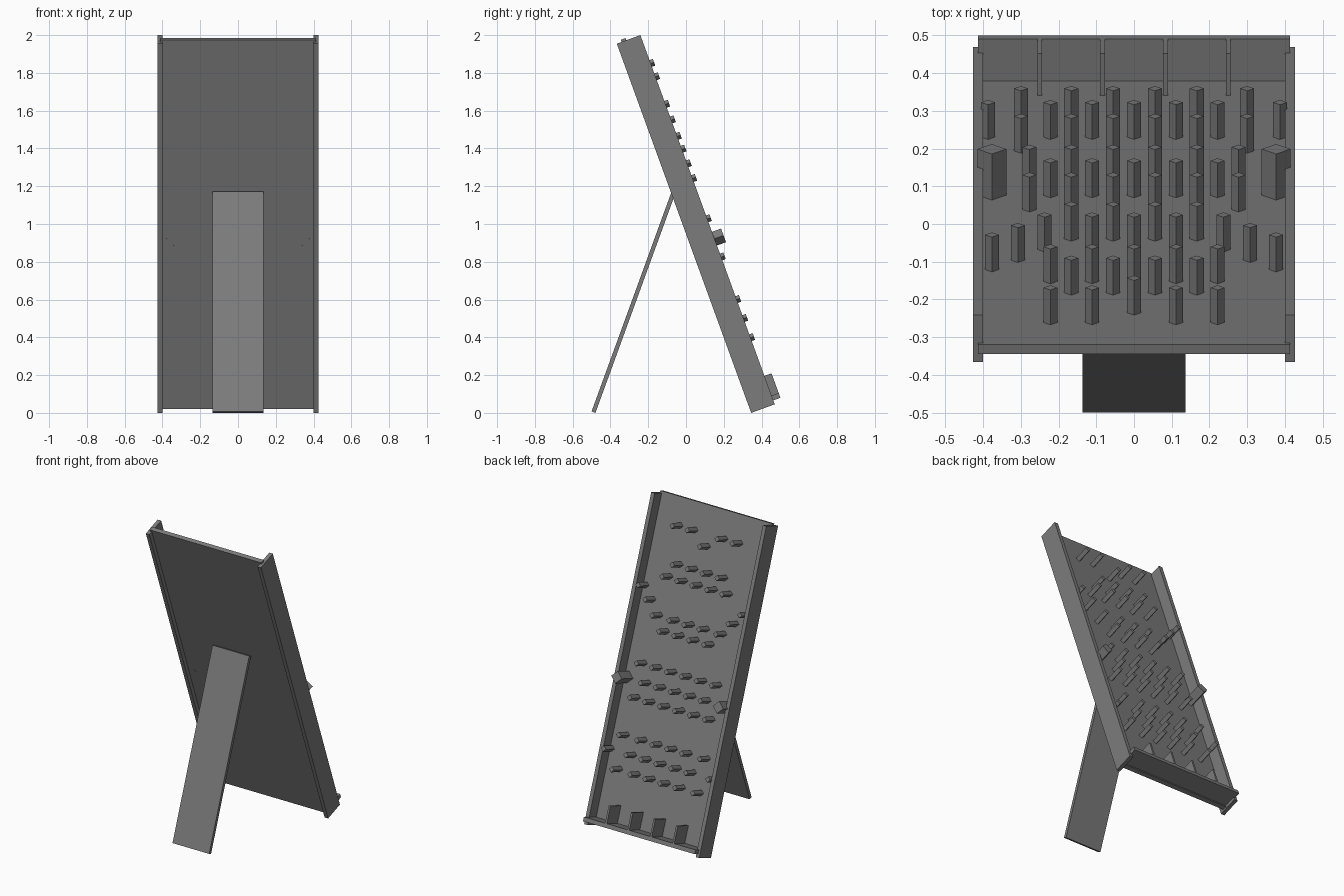
import bpy, bmesh, math
from mathutils import Matrix, Vector

cube = bpy.data.objects.get("Cube")
if cube:
    bpy.data.objects.remove(cube, do_unlink=True)

grey = bpy.data.materials.new("grey")
grey.use_nodes = True
tone = (0.2, 0.2, 0.2, 1)
grey.diffuse_color = tone
grey.node_tree.nodes["Principled BSDF"].inputs["Base Color"].default_value = tone

# Local axes of the leaning board: x across, y out of the playing face, z up the slope
TILT = math.radians(20)
BOARD = Matrix.Translation((0, 0.345, 0)) @ Matrix.Rotation(TILT, 4, 'X')
LEG = Matrix.Translation((0, -0.5, 0.0075)) @ Matrix.Rotation(-TILT, 4, 'X')


def add_box(bm, lo, hi):
    lo, hi = Vector(lo), Vector(hi)
    mat = Matrix.Translation((lo + hi) / 2) @ Matrix.Diagonal((*(hi - lo), 1))
    bmesh.ops.create_cube(bm, size=1, matrix=mat)


def add_peg(bm, x, z, radius, y0, y1):
    mat = Matrix.Translation((x, (y0 + y1) / 2, z)) @ Matrix.Rotation(math.pi / 2, 4, 'X')
    bmesh.ops.create_cone(bm, cap_ends=True, segments=4, radius1=radius,
                          radius2=radius, depth=y1 - y0, matrix=mat)


def finish(name, bm, frame):
    mesh = bpy.data.meshes.new(name)
    bm.to_mesh(mesh)
    bm.free()
    mesh.materials.append(grey)
    obj = bpy.data.objects.new(name, mesh)
    obj.matrix_world = frame
    bpy.context.collection.objects.link(obj)


def box(name, lo, hi, frame=BOARD):
    bm = bmesh.new()
    add_box(bm, lo, hi)
    finish(name, bm, frame)


# Backboard, floor ledge and support leg
BACK, FACE, LIP = 0.027, 0.054, 0.173
box("backboard", (-0.414, BACK, 0.012), (0.414, FACE, 2.092))
box("floor_ledge", (-0.414, BACK, 0.022), (0.414, LIP, 0.049))
box("support_leg", (-0.136, 0, 0), (0.136, 0.022, 1.24), LEG)

# Side rails
for name, side in (("left_rail", 1), ("right_rail", -1)):
    a, b = sorted((side * 0.401, side * 0.427))
    box(name, (a, 0, 0), (b, 0.133, 2.08))

# Slot dividers standing on the ledge
bm = bmesh.new()
for i in range(4):
    x = (i - 1.5) / 6
    add_box(bm, (x - 0.0065, FACE - 0.002, 0.04), (x + 0.0065, LIP, 0.16))
finish("slot_dividers", bm, BOARD)

# Pegs: height up the slope, then distances from the centre line (mirrored)
STEP = 0.111
EVEN = (STEP / 2, STEP * 1.5)
ODD = (0, STEP, STEP * 2)
rows = [
    (0.375, EVEN + (0.3,)),
    (0.483, ODD + (0.387,)),
    (0.59, EVEN + (0.3,)),
    (0.83, EVEN + (STEP * 2.5,)),
    (0.935, ODD),
    (1.045, EVEN + (STEP * 2.5,)),
    (1.272, EVEN),
    (1.355, (0, STEP, 0.237)),
    (1.437, (0.308,)),
    (1.51, (0.377,)),
    (1.602, ODD),
    (1.69, EVEN),
    (1.845, (0,)),
    (1.92, ODD[1:]),
]
bm = bmesh.new()
for z, spots in rows:
    for x in sorted({s * d for d in spots for s in (-1, 1)}):
        add_peg(bm, x, z, 0.0187, FACE - 0.004, 0.152)
finish("pegs", bm, BOARD)

# Two large side bumpers
bm = bmesh.new()
for side in (-1, 1):
    add_peg(bm, side * 0.377, 0.933, 0.0385, BACK - 0.0005, 0.184)
finish("side_bumpers", bm, BOARD)
